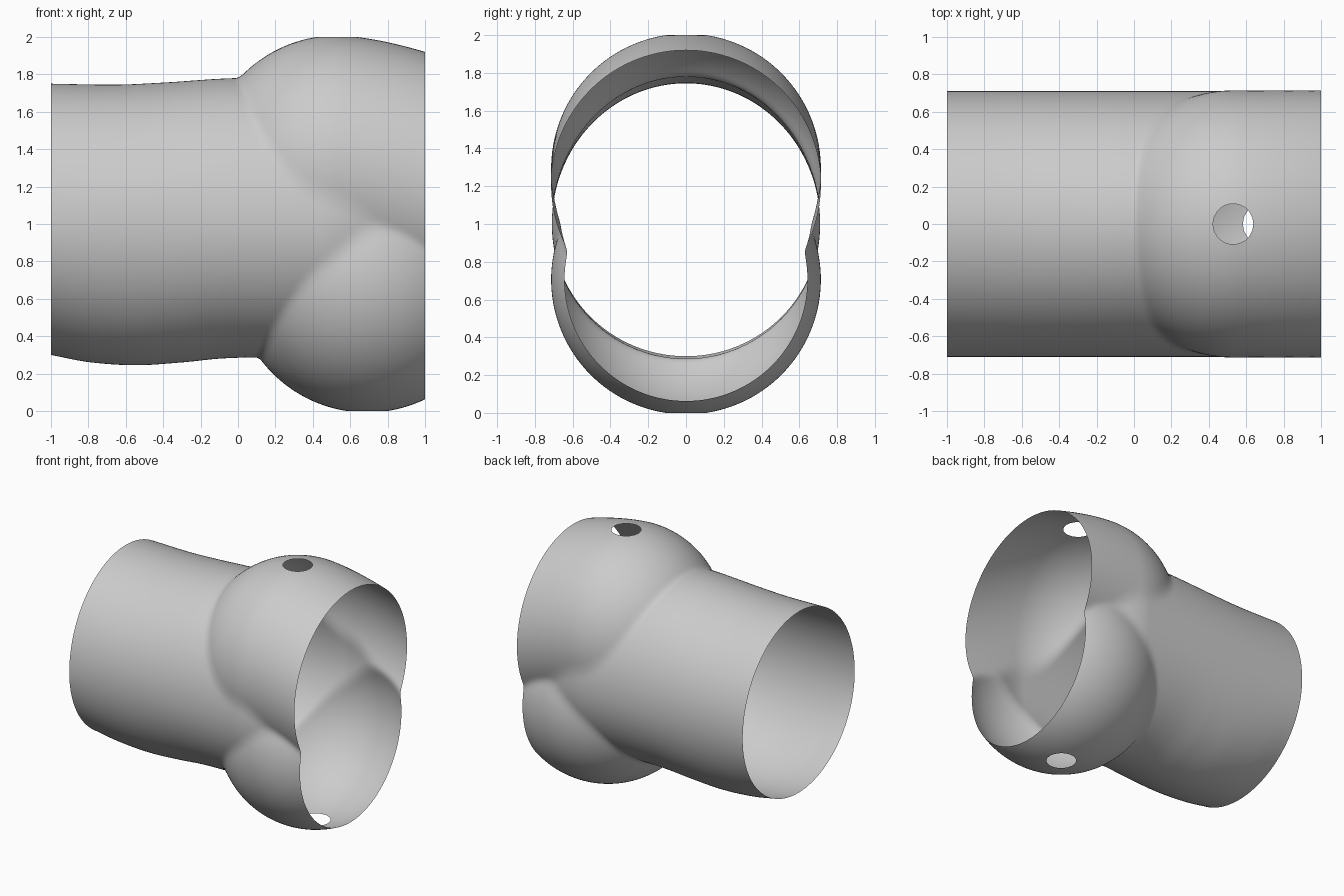
import bpy, bmesh, math

if "Cube" in bpy.data.objects:
    bpy.data.objects.remove(bpy.data.objects["Cube"])

NX, NT, AXIS_Z = 140, 176, 1.0
TOP = [(-1, 1.75), (-0.65, 1.745), (-0.4, 1.756), (0, 1.78), (1, 1.78)]
BOTTOM = [(-1, 0.30), (-0.8, 0.262), (-0.55, 0.245), (-0.3, 0.26), (-0.1, 0.28), (0.1, 0.287), (1, 0.29)]


def smoothstep(t):
    t = min(max(t, 0), 1)
    return t * t * (3 - 2 * t)


def interp(pts, x):
    # cubic Hermite profile through the given points
    n = len(pts)

    def slope(i):
        a, b = pts[max(i - 1, 0)], pts[min(i + 1, n - 1)]
        return (b[1] - a[1]) / (b[0] - a[0])
    for i in range(n - 1):
        (x0, z0), (x1, z1) = pts[i], pts[i + 1]
        if x <= x1 or i == n - 2:
            h = x1 - x0
            t = (x - x0) / h
            s = smoothstep(t)
            return (z0 * (1 - s) + z1 * s + h * slope(i) * t * (1 - t) ** 2
                    - h * slope(i + 1) * t * t * (1 - t))


def smax(a, b, k):
    h = max(k - abs(a - b), 0)
    return max(a, b) + h * h / (4 * k)


def ray_circle(c, s, offset, r2):
    # distance from the axis to a circle shifted along z
    disc = r2 - (offset * c) ** 2
    return offset * s + math.sqrt(disc) if r2 > 0 and disc > 0 else 0


def radius(x, ang):
    c, s = math.cos(ang), math.sin(ang)
    # main tube, fading where the two bulges take over
    b = interp(TOP, x) - AXIS_Z if s > 0 else AXIS_Z - interp(BOTTOM, x)
    a = 0.71 - 0.1 * smoothstep((x - 0.45) / 0.55)
    tube = 1 / math.sqrt((c / a) ** 2 + (s / b) ** 2)
    # upper bulge: round on the left, sloping gently to the right
    r2 = 0.714 ** 2 - min(x - 0.53, 0) ** 2
    drop = 0.088 * (max(x - 0.53, 0) / 0.47) ** 1.6
    upper = ray_circle(c, s, 1.294 - drop - AXIS_Z, r2)
    # lower bulge: sphere
    lower = ray_circle(c, s, 0.706 - AXIS_Z, 0.714 ** 2 - (x - 0.69) ** 2)
    return smax(smax(tube, upper, 0.025), lower, 0.025)


# lofted open shell
bm = bmesh.new()
rings = []
for i in range(NX + 1):
    x = -1 + 2 * i / NX
    ring = []
    for j in range(NT):
        ang = 2 * math.pi * j / NT
        r = radius(x, ang)
        ring.append(bm.verts.new((x, r * math.cos(ang), AXIS_Z + r * math.sin(ang))))
    rings.append(ring)
for i in range(NX):
    for j in range(NT):
        k = (j + 1) % NT
        bm.faces.new((rings[i][j], rings[i][k], rings[i + 1][k], rings[i + 1][j]))

# round holes in the top and bottom bulges
for hx, side in ((0.53, 1), (0.69, -1)):
    hr = 0.108
    doomed = []
    for f in bm.faces:
        m = f.calc_center_median()
        if (m.z - AXIS_Z) * side > 0.5 and math.hypot(m.x - hx, m.y) < hr:
            doomed.append(f)
    bmesh.ops.delete(bm, geom=doomed, context='FACES')
    for v in bm.verts:
        d = math.hypot(v.co.x - hx, v.co.y)
        if v.is_boundary and d < 0.2 and (v.co.z - AXIS_Z) * side > 0.5:
            v.co.x = hx + (v.co.x - hx) * hr / d
            v.co.y *= hr / d
            ang = math.pi / 2 * side
            for _ in range(6):
                ang = side * math.acos(v.co.y / radius(v.co.x, ang))
            v.co.z = AXIS_Z + radius(v.co.x, ang) * math.sin(ang)

bmesh.ops.recalc_face_normals(bm, faces=bm.faces)
if sum(f.normal.dot(f.calc_center_median() - f.calc_center_median().project((1, 0, 0))) for f in bm.faces
       if f.calc_center_median().z > 1.2) < 0:
    bmesh.ops.reverse_faces(bm, faces=bm.faces)
mesh = bpy.data.meshes.new("bulged_tube_shell")
bm.to_mesh(mesh)
bm.free()
obj = bpy.data.objects.new("bulged_tube_shell", mesh)
bpy.context.collection.objects.link(obj)
for p in mesh.polygons:
    p.use_smooth = True
